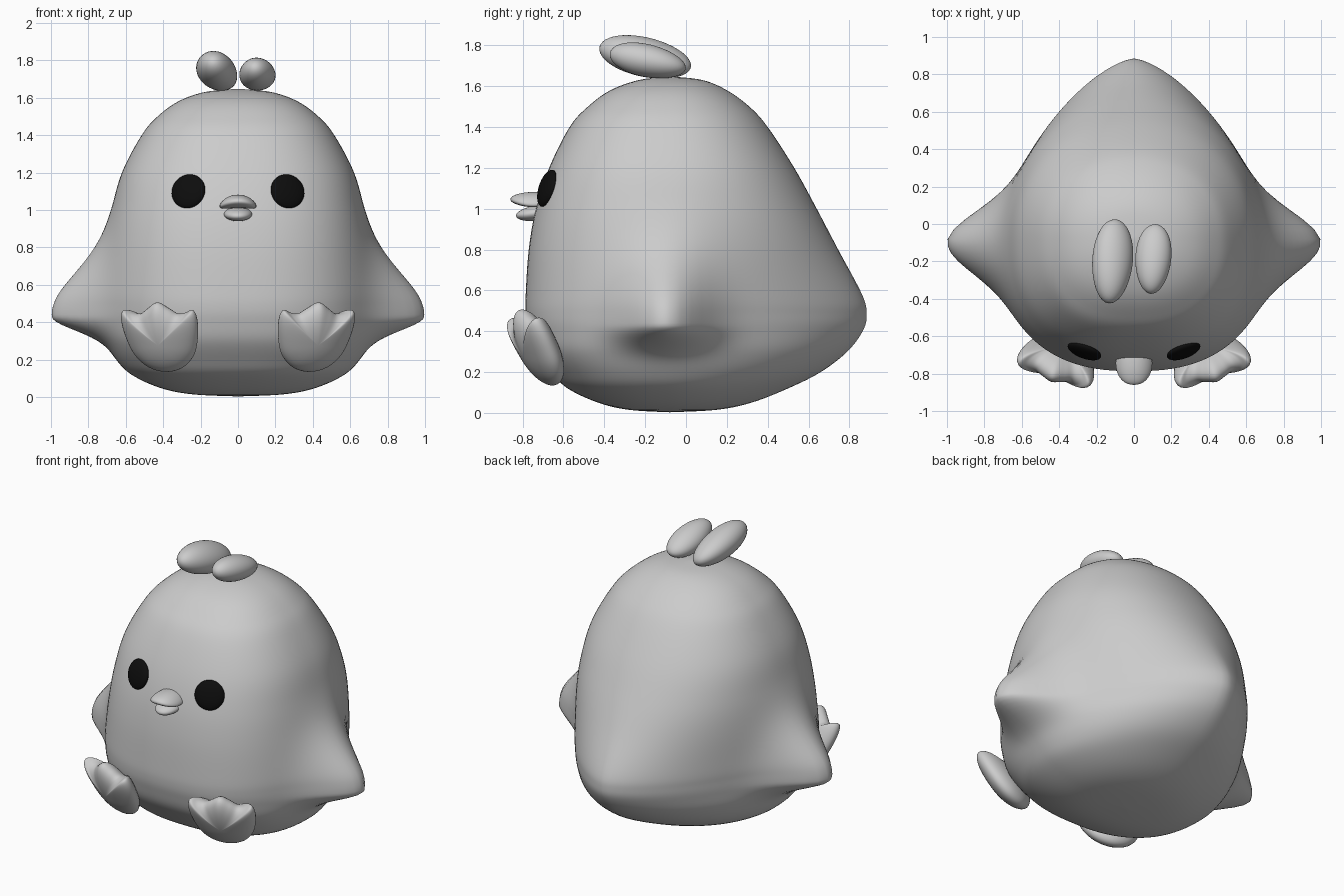
import bpy, bmesh
from math import sin, cos, pi, exp, radians
from mathutils import Vector, Matrix, Euler

if "Cube" in bpy.data.objects:
    bpy.data.objects.remove(bpy.data.objects["Cube"])


def spline(keys, steps, closed=False):
    """Catmull-Rom samples through the key tuples."""
    pts = [Vector(k) for k in keys]
    n, out = len(pts), []
    get = (lambda i: pts[i % n]) if closed else (lambda i: pts[max(0, min(n - 1, i))])
    for i in range(n if closed else n - 1):
        a, b, c, d = (get(i + j) for j in (-1, 0, 1, 2))
        for s in range(steps):
            t = s / steps
            out.append(0.5 * (2 * b + (c - a) * t + (2 * a - 5 * b + 4 * c - d) * t * t
                              + (3 * b - a - 3 * c + d) * t ** 3))
    return out if closed else out + [pts[-1]]


def loft(name, rings, matrix=Matrix()):
    """Skin closed rings; the end rings collapse to single points."""
    bm = bmesh.new()
    rows = [[bm.verts.new(matrix @ Vector(p)) for p in r] for r in rings]
    m = len(rows[0])
    for a, b in zip(rows, rows[1:]):
        for i in range(m):
            bm.faces.new((a[i], a[(i + 1) % m], b[(i + 1) % m], b[i]))
    bmesh.ops.remove_doubles(bm, verts=bm.verts, dist=1e-5)
    return finish(name, bm)


def finish(name, bm):
    bmesh.ops.recalc_face_normals(bm, faces=bm.faces)
    for f in bm.faces:
        f.smooth = True
    me = bpy.data.meshes.new(name)
    bm.to_mesh(me)
    bm.free()
    ob = bpy.data.objects.new(name, me)
    bpy.context.collection.objects.link(ob)
    return ob


def ellipsoid(name, loc, size, rot=Matrix(), shape=None):
    bm = bmesh.new()
    bmesh.ops.create_uvsphere(bm, u_segments=40, v_segments=24, radius=1)
    for v in bm.verts:
        p = shape(v.co.copy()) if shape else v.co
        v.co = Vector(loc) + rot @ Vector((p.x * size[0], p.y * size[1], p.z * size[2]))
    return finish(name, bm)


def euler(x, y, z):
    return Euler((radians(x), radians(y), radians(z))).to_matrix()


def spow(v, e):
    return (1 if v >= 0 else -1) * abs(v) ** e


# Body: superellipse rings (z, half width, front y, back y) with pinched tail and wing bulges
CY = -0.08
profile = [(.003, 0, CY, CY), (.015, .25, -.28, .15), (.05, .42, -.43, .32),
           (.12, .57, -.58, .50), (.20, .65, -.66, .66), (.30, .70, -.735, .79),
           (.40, .715, -.77, .865), (.48, .72, -.785, .885), (.58, .72, -.785, .862),
           (.8, .70, -.77, .745), (1.0, .67, -.735, .64), (1.2, .62, -.67, .53),
           (1.4, .515, -.57, .40), (1.5, .43, -.48, .31), (1.58, .32, -.37, .20),
           (1.63, .18, -.23, .08), (1.648, 0, CY, CY)]
rings = []
for z, w, front, back in spline(profile, 6):
    w = max(w, 0)
    tail = exp(-((z - .45) / .45) ** 2)
    lift = .28 * exp(-((z - .43) / (.31 if z > .43 else .10)) ** 2)
    ring = []
    for i in range(112):
        a = 2 * pi * i / 112
        c, s = cos(a), sin(a)
        n = 2.15 - .65 * tail if s > 0 else 2.45
        # radial form of the superellipse keeps the points evenly spread
        r = (abs(c) ** n + abs(s) ** n) ** (-1 / n)
        x = w * c * r
        y = CY + s * r * ((back - CY) if s > 0 else (CY - front))
        x += spow(c, .7) * lift * exp(-((y + .10) / .22) ** 2)
        ring.append((x, y, z))
    rings.append(ring)
loft("body", rings)

# Beak: two drooping flattened lobes
droop = lambda p: Vector((spow(p.x, .9), p.y, p.z + .35 - .7 * p.x ** 2))
ellipsoid("upper_beak", (0, -.745, 1.033), (.098, .115, .036), shape=droop)
ellipsoid("lower_beak", (0, -.735, .978), (.075, .098, .036), euler(8, 0, 0))

# Eyes: black flattened discs following the face
black = bpy.data.materials.new("black")
black.diffuse_color = (0.004, 0.004, 0.004, 1)
black.use_nodes = True
black.node_tree.nodes["Principled BSDF"].inputs["Base Color"].default_value = black.diffuse_color
for side, label in ((-1, "left"), (1, "right")):
    facing = Vector((side * .36, -1, .32)).to_track_quat('Z', 'Y').to_matrix()
    eye = ellipsoid(label + "_eye", (side * .265, -.68, 1.10), (.094, .094, .03), facing)
    eye.data.materials.append(black)

# Feet: three-toed outline domed on both sides, tilted forward and splayed
half = [(.10, -.17), (.17, -.09), (.203, .02), (.212, .115), (.195, .165),
        (.15, .147), (.105, .143), (.06, .175)]
outline = ([(0, -.2)] + half + [(0, .212)] + [(-x, y) for x, y in reversed(half)])
outline = spline(outline, 5, closed=True)
foot_rings = []
for k in range(21):
    phi = -pi / 2 + pi * k / 20
    foot_rings.append([(p.x * cos(phi), .085 * sin(phi), p.y * cos(phi)) for p in outline])
for side, label in ((-1, "left"), (1, "right")):
    turn = euler(28, 0, 18 * side).to_4x4()
    loft(label + "_foot", foot_rings, Matrix.Translation((side * .405, -.725, .315)) @ turn)

# Head tuft: two egg-shaped feathers leaning forward
egg = lambda p: Vector((p.x * (1 + .08 * p.y), p.y, p.z * (1 - .08 * p.y)))
ellipsoid("large_tuft", (-.115, -.20, 1.742), (.112, .23, .092), euler(-14, 25, -11), egg)
ellipsoid("small_tuft", (.103, -.187, 1.724), (.096, .19, .08), euler(-12, -5, -3), egg)
